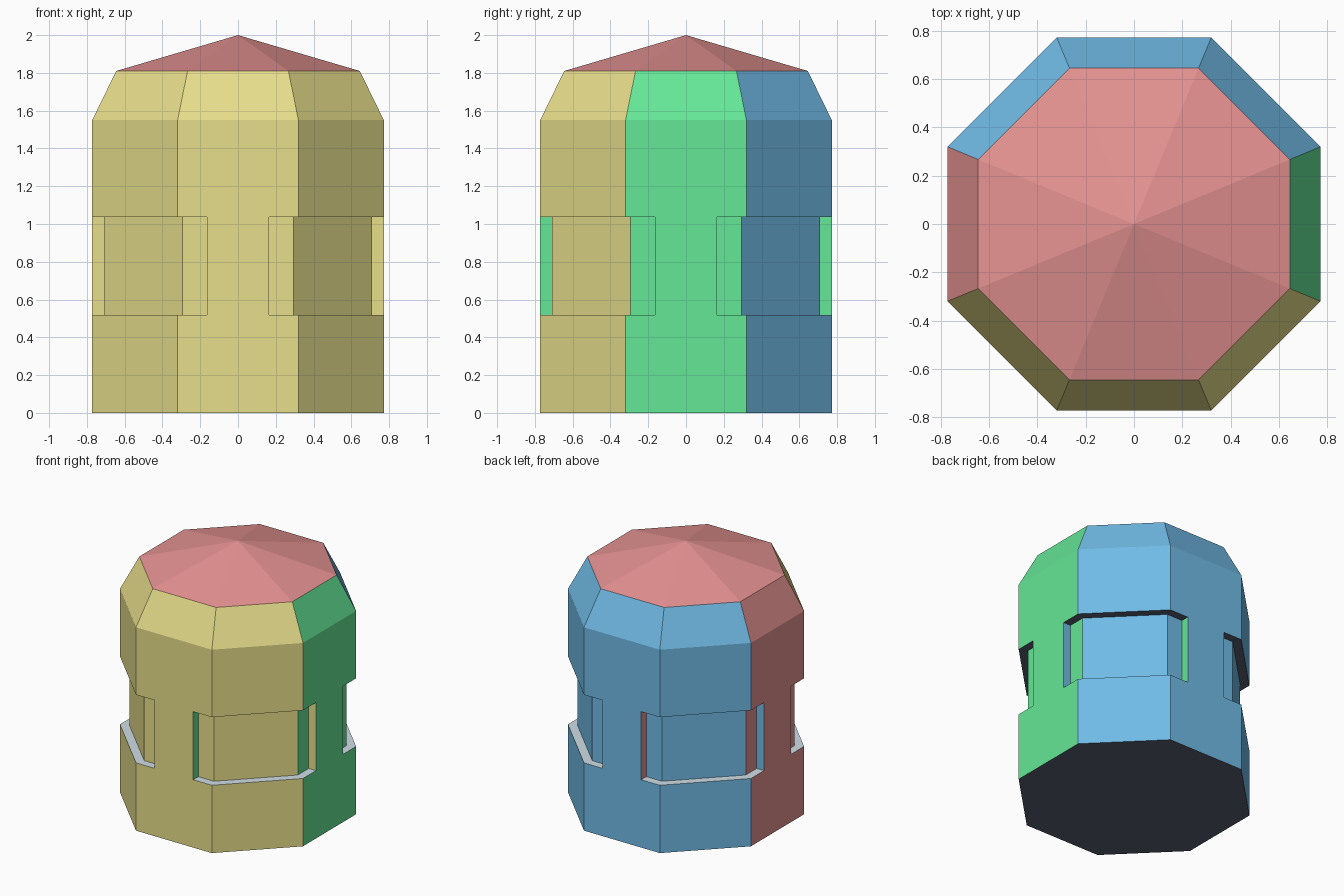
import bpy, bmesh, math

if "Cube" in bpy.data.objects:
    bpy.data.objects.remove(bpy.data.objects["Cube"])

def srgb(r, g, b):
    f = lambda c: (c / 255 / 12.92) if c < 11 else ((c / 255 + 0.055) / 1.055) ** 2.4
    return (f(r), f(g), f(b), 1.0)

COLOURS = [("yellow", (231, 222, 139)), ("green", (102, 233, 152)),
           ("blue", (114, 190, 234)), ("pink_red", (230, 147, 146)),
           ("pale_grey", (207, 221, 229)), ("dark_slate", (90, 95, 114))]
YELLOW, GREEN, BLUE, RED, GREY, DARK = range(6)

def make_object(name, bm):
    bmesh.ops.recalc_face_normals(bm, faces=bm.faces[:])
    mesh = bpy.data.meshes.new(name)
    bm.to_mesh(mesh)
    bm.free()
    ob = bpy.data.objects.new(name, mesh)
    bpy.context.collection.objects.link(ob)
    return ob

# Octagonal body: straight wall, chamfer, then a low pointed roof
bm = bmesh.new()
rings = []
for apothem, z in [(0.772, 0), (0.772, 1.55), (0.645, 1.81)]:
    r = apothem / math.cos(math.pi / 8)
    rings.append([bm.verts.new((r * math.cos(math.pi * (2 * i + 1) / 8),
                                r * math.sin(math.pi * (2 * i + 1) / 8), z))
                  for i in range(8)])
apex = bm.verts.new((0, 0, 2))
bm.faces.new(rings[0])
for i in range(8):
    j = (i + 1) % 8
    for low, high in zip(rings, rings[1:]):
        bm.faces.new((low[i], low[j], high[j], high[i]))
    bm.faces.new((rings[2][i], rings[2][j], apex))
body = make_object("octagonal_body", bm)

# Cutter for the four corner recesses
profile = [(0.163, 0.71), (0.294, 0.71), (0.71, 0.294), (0.71, 0.163),
           (1, 0.163), (1, 1), (0.163, 1)]
bm = bmesh.new()
for sx in (-1, 1):
    for sy in (-1, 1):
        low, high = [[bm.verts.new((sx * x, sy * y, z)) for x, y in profile]
                     for z in (0.517, 1.036)]
        bm.faces.new(low)
        bm.faces.new(high)
        for i in range(len(profile)):
            j = (i + 1) % len(profile)
            bm.faces.new((low[i], low[j], high[j], high[i]))
cutter = make_object("recess_cutter", bm)
cutter.hide_render = True

mod = body.modifiers.new("recesses", 'BOOLEAN')
mod.operation = 'DIFFERENCE'
mod.solver = 'EXACT'
mod.object = cutter
deps = bpy.context.evaluated_depsgraph_get()
mesh = bpy.data.meshes.new_from_object(body.evaluated_get(deps))
body.modifiers.clear()
body.data = mesh
bpy.data.objects.remove(cutter)

# Colours by facing direction and height
mesh.materials.clear()
for name, rgb in COLOURS:
    mat = bpy.data.materials.new(name)
    mat.diffuse_color = srgb(*rgb)
    mat.use_nodes = True
    mat.node_tree.nodes["Principled BSDF"].inputs["Base Color"].default_value = mat.diffuse_color
    mesh.materials.append(mat)
for p in mesh.polygons:
    n = p.normal
    if n.z > 0.9:
        p.material_index = RED if p.center.z > 1.5 else GREY
    elif n.z < -0.9:
        p.material_index = DARK
    elif n.y < -0.2:
        p.material_index = YELLOW
    elif n.y > 0.2:
        p.material_index = BLUE
    else:
        p.material_index = GREEN if n.x > 0 else RED
    p.use_smooth = False
